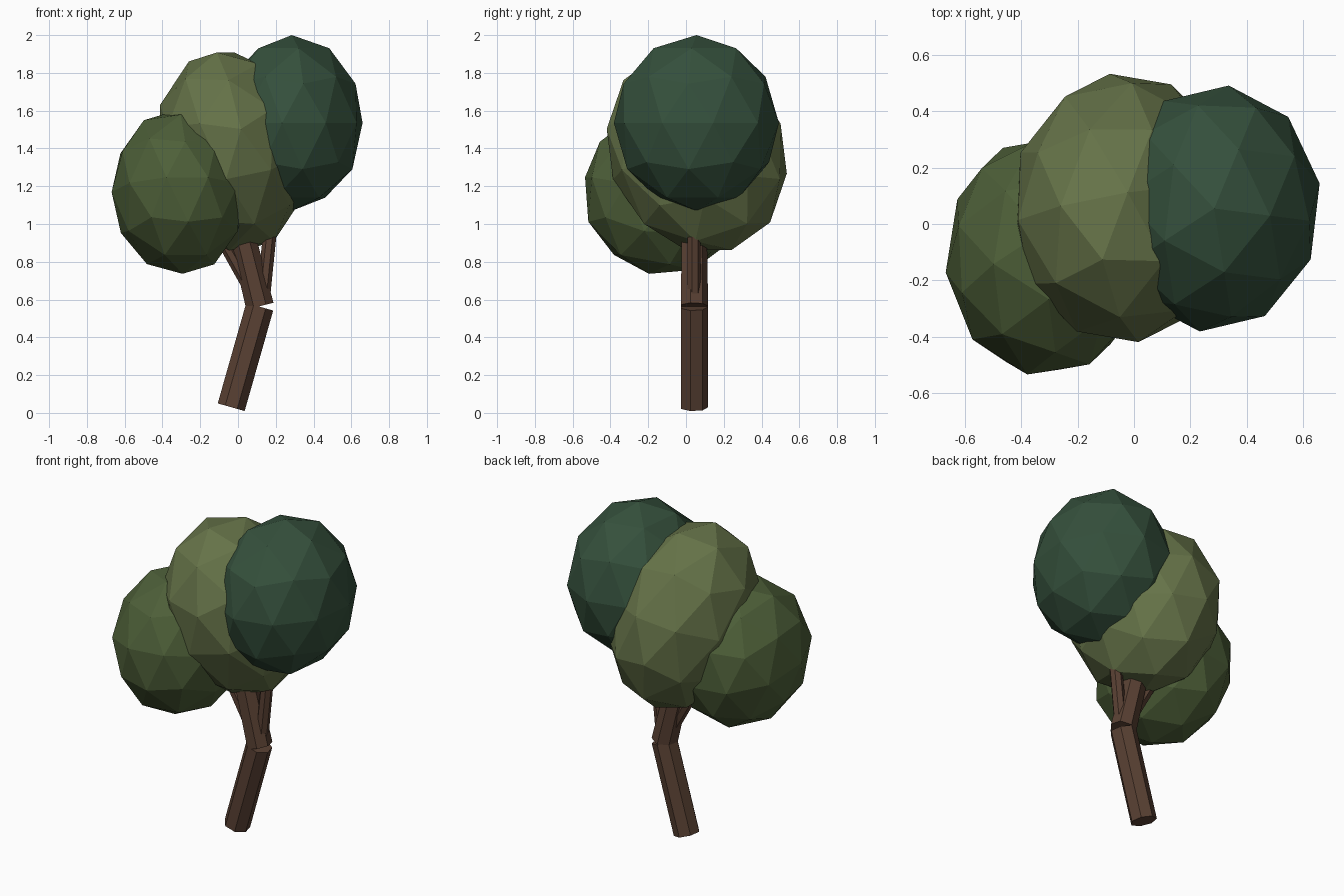
import bpy
from math import radians
from mathutils import Vector, Euler

if "Cube" in bpy.data.objects:
    bpy.data.objects.remove(bpy.data.objects["Cube"])


def material(name, rgb):
    m = bpy.data.materials.new(name)
    m.diffuse_color = (*rgb, 1)
    m.use_nodes = True
    m.node_tree.nodes["Principled BSDF"].inputs["Base Color"].default_value = m.diffuse_color
    return m


def euler(degrees):
    return Euler([radians(v) for v in degrees])


bark = material("bark", (0.1, 0.052, 0.033))


def limb(name, start, end, radius, tip):
    """Seven-sided tapered cylinder between two points."""
    a, b = Vector(start), Vector(end)
    d = b - a
    bpy.ops.mesh.primitive_cone_add(vertices=7, radius1=radius, radius2=tip,
                                    depth=d.length, location=(a + b) / 2)
    ob = bpy.context.object
    ob.name = name
    # tilt in the xz plane only, so the facets stay aligned
    ob.rotation_euler = (0, Vector((d.z, d.x)).angle_signed(Vector((1, 0))), 0)
    ob.data.materials.append(bark)


def crown(name, centre, radii, spin, tilt, rgb):
    """Faceted ellipsoid of leaves: spin turns the facets, tilt the ellipsoid."""
    bpy.ops.mesh.primitive_ico_sphere_add(subdivisions=2, radius=1, location=centre)
    ob = bpy.context.object
    ob.name = name
    ob.data.transform(euler(spin).to_matrix().to_4x4())
    ob.scale = radii
    ob.rotation_euler = euler(tilt)
    ob.data.materials.append(material(name + "_leaves", rgb))


# Trunk in two leaning pieces, then two thin branches
Y = 0.041
limb("lower_trunk", (-0.036, Y, 0.03), (0.115, Y, 0.562), 0.076, 0.076)
limb("upper_trunk", (0.116, Y, 0.565), (0.02, Y, 0.95), 0.076, 0.07)
limb("left_branch", (0.085, Y, 0.62), (-0.09, Y, 0.93), 0.036, 0.034)
limb("right_branch", (0.132, Y, 0.60), (0.176, Y, 1.02), 0.038, 0.036)

# Leaf masses
crown("middle_crown", (-0.035, 0.057, 1.385), (0.4, 0.47, 0.56),
      (-4, 0, -11), (22, -10, 3), (0.13, 0.17, 0.065))
crown("right_crown", (0.285, 0.055, 1.535), (0.38, 0.44, 0.465),
      (0, 0, -2), (0, 0, -5), (0.035, 0.08, 0.045))
crown("left_crown", (-0.312, -0.114, 1.168), (0.36, 0.435, 0.44),
      (-11, 0, -10), (0, -4, 0), (0.075, 0.115, 0.04))
